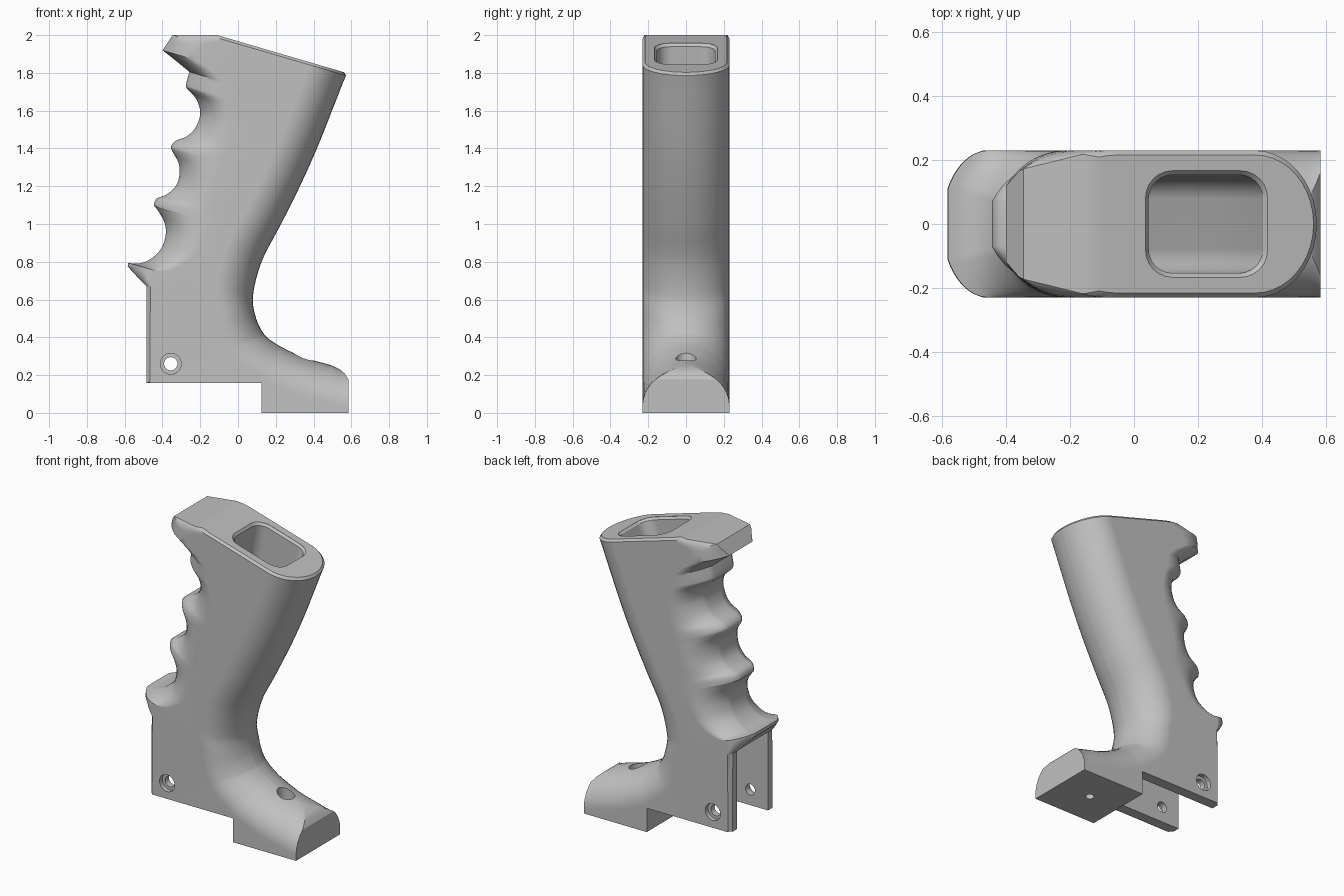
import bpy, bmesh, math
from mathutils import Vector

if "Cube" in bpy.data.objects:
    bpy.data.objects.remove(bpy.data.objects["Cube"])

W = 0.23                              # half width of the grip
SN, CS = 0.281, 0.960                 # tilt of the top face and finger sections

grey = bpy.data.materials.new("grey_plastic")
grey.diffuse_color = (0.53, 0.53, 0.53, 1)
grey.use_nodes = True
grey.node_tree.nodes["Principled BSDF"].inputs["Base Color"].default_value = grey.diffuse_color


def smooth(pts, n=4):
    """Catmull-Rom curve through tuples of any length."""
    out = []
    for i in range(len(pts) - 1):
        p = [Vector(pts[min(max(i + k, 0), len(pts) - 1)]) for k in (-1, 0, 1, 2)]
        for j in range(n):
            t = j / n
            out.append(0.5 * (2 * p[1] + (p[2] - p[0]) * t
                              + (2 * p[0] - 5 * p[1] + 4 * p[2] - p[3]) * t * t
                              + (3 * p[1] - p[0] - 3 * p[2] + p[3]) * t ** 3))
    return out + [Vector(pts[-1])]


def level(x, z):
    return SN * x + CS * z


def make_object(name, bm):
    bmesh.ops.remove_doubles(bm, verts=bm.verts, dist=1e-5)
    bmesh.ops.recalc_face_normals(bm, faces=bm.faces)
    me = bpy.data.meshes.new(name)
    bm.to_mesh(me)
    bm.free()
    me.materials.append(grey)
    ob = bpy.data.objects.new(name, me)
    bpy.context.collection.objects.link(ob)
    return ob


def loft(name, rings):
    bm = bmesh.new()
    rows = [[bm.verts.new(p) for p in ring] for ring in rings]
    n = len(rows[0])
    for a, b in zip(rows, rows[1:]):
        for i in range(n):
            j = (i + 1) % n
            bm.faces.new((a[i], a[j], b[j], b[i]))
    bm.faces.new(rows[0])
    bm.faces.new(rows[-1])
    return make_object(name, bm)


def section(L, R, fl, dl, fr=0.02, dr=0.2, w=W, n=10):
    """Ring from front point L to back point R, with elliptical ends cut flat at ratio f.
    Shallow front ends become straight chamfers."""
    L, R = Vector((L[0], 0, L[1])), Vector((R[0], 0, R[1]))
    length = (R - L).length
    u = (R - L) / length
    a0, b0 = math.asin(fl), math.asin(fr)
    half = []
    for i in range(n + 1):
        a = a0 + (math.pi / 2 - a0) * i / n
        y = math.sin(a)
        t = math.cos(a0) - math.cos(a)
        if dl < 0.06:
            t = math.cos(a0) * (y - fl) / (1 - fl)
        half.append((dl * t, w * y))
    for i in range(n, -1, -1):
        a = b0 + (math.pi / 2 - b0) * i / n
        half.append((length - dr * (math.cos(b0) - math.cos(a)), w * math.sin(a)))
    ring = half + [(t, -y) for t, y in reversed(half)]
    return [L + u * t + Vector((0, y, 0)) for t, y in ring]


# Back edge of the grip, looked up by tilted level
back = smooth([(0.576, 1.80), (0.498, 1.6), (0.418, 1.4), (0.328, 1.2), (0.228, 1.0),
               (0.125, 0.8), (0.079, 0.615), (0.096, 0.5), (0.13, 0.42)], 8)


def back_at(s):
    for p, q in zip(back, back[1:]):
        sp, sq = level(*p), level(*q)
        if sp >= s >= sq:
            return p.lerp(q, (sp - s) / (sp - sq))
    return back[0]


# Front edge: x, z, flat ratio and rounding depth
nose = [(-0.346, 2.0, 0.75, 0.28), (-0.36, 1.98, 0.72, 0.26), (-0.38, 1.95, 0.62, 0.23),
        (-0.40, 1.92, 0.52, 0.23), (-0.33, 1.865, 0.45, 0.23)]
fingers = smooth([
    (-0.257, 1.805, 0.4, 0.20), (-0.275, 1.74, 0.4, 0.23), (-0.268, 1.715, 0.4, 0.23),
    (-0.22, 1.66, 0.3, 0.19), (-0.20, 1.585, 0.3, 0.18), (-0.225, 1.51, 0.3, 0.20),
    (-0.27, 1.465, 0.3, 0.24), (-0.33, 1.44, 0.3, 0.29), (-0.355, 1.41, 0.3, 0.31),
    (-0.345, 1.38, 0.3, 0.29), (-0.315, 1.325, 0.3, 0.23), (-0.31, 1.26, 0.3, 0.21),
    (-0.33, 1.20, 0.3, 0.22), (-0.38, 1.155, 0.3, 0.28), (-0.43, 1.135, 0.3, 0.34),
    (-0.445, 1.10, 0.3, 0.35), (-0.43, 1.08, 0.3, 0.32), (-0.39, 1.01, 0.3, 0.24),
    (-0.383, 0.94, 0.3, 0.2), (-0.41, 0.865, 0.3, 0.18), (-0.47, 0.81, 0.35, 0.16),
    (-0.53, 0.79, 0.42, 0.15), (-0.582, 0.795, 0.48, 0.15)])
shelf = [(-0.584, 0.775, 0.48, 0.15), (-0.535, 0.722, 0.7, 0.10), (-0.485, 0.67, 0.88, 0.05)]

rings = [section((-0.11, 2.0), (0.562, 1.803), 0.97, 0.3, dr=0.19, w=W - 0.014),
         section((-0.16, 2.0), (0.572, 1.786), 0.95, 0.3)]
for x, z, f, d in nose + fingers + shelf:
    rings.append(section((x, z), back_at(level(x, z)), f, d))

# Lower block fanning round into the foot: front x, z, depth, back x, z, back flat ratio
lower = [(-0.485, 0.5, 0.048, 0.104, 0.478, 0.02), (-0.485, 0.3, 0.048, 0.12, 0.445, 0.02),
         (-0.485, 0.157, 0.048, 0.137, 0.418, 0.02), (-0.465, 0.157, 0, 0.143, 0.411, 0.02),
         (-0.2, 0.157, 0, 0.166, 0.389, 0.02), (0.125, 0.157, 0, 0.2, 0.366, 0.02),
         (0.125, 0, 0, 0.22, 0.354, 0.02), (0.22, 0, 0, 0.27, 0.328, 0.02),
         (0.29, 0, 0, 0.325, 0.303, 0.02), (0.38, 0, 0, 0.39, 0.28, 0.02),
         (0.46, 0, 0, 0.46, 0.262, 0.02), (0.50, 0, 0, 0.50, 0.25, 0.1),
         (0.54, 0, 0, 0.54, 0.23, 0.3), (0.565, 0, 0, 0.565, 0.208, 0.5),
         (0.584, 0, 0, 0.584, 0.178, 0.7)]
for x, z, d, bx, bz, fr in lower:
    rings.append(section((x, z), (bx, bz), 0.91, d, fr))
grip = loft("grip", rings)


# Wiring channel from the top down into the fork slot
def rounded_ring(s, x0, x1, hw, r):
    cx, hx = (x0 + x1) / 2, (x1 - x0) / 2
    ring = []
    for k, (sx, sy) in enumerate(((1, 1), (-1, 1), (-1, -1), (1, -1))):
        for i in range(7):
            a = math.pi / 2 * (k + i / 6)
            x = cx + sx * (hx - r) + r * math.cos(a)
            ring.append((x, sy * (hw - r) + r * math.sin(a), (s - SN * x) / CS))
    return ring


channel = loft("channel_cutter", [rounded_ring(*c) for c in (
    (1.93, 0.036, 0.418, 0.167, 0.085), (1.888, 0.036, 0.418, 0.167, 0.085),
    (1.874, 0.046, 0.404, 0.154, 0.075), (1.66, 0.01, 0.33, 0.154, 0.075),
    (1.46, -0.03, 0.25, 0.154, 0.075), (1.24, -0.075, 0.155, 0.154, 0.075),
    (1.02, -0.12, 0.06, 0.15, 0.07), (0.8, -0.17, -0.03, 0.145, 0.06),
    (0.5, -0.22, -0.08, 0.145, 0.06))])

# Slot between the two fork cheeks
slot_profile = [(-0.7, -0.1), (0.1, -0.1), (0.1, 0.2), (-0.05, 0.42), (-0.05, 0.68), (-0.7, 0.68)]
slot = loft("slot_cutter", [[(x, y, z) for x, z in slot_profile] for y in (-0.16, 0.16)])


# Round holes
def hole(name, radius, a, b):
    a, b = Vector(a), Vector(b)
    bm = bmesh.new()
    bmesh.ops.create_cone(bm, cap_ends=True, segments=32, radius1=radius, radius2=radius,
                          depth=(b - a).length)
    rot = (b - a).to_track_quat('Z', 'Y').to_matrix()
    bmesh.ops.rotate(bm, verts=bm.verts, matrix=rot)
    bmesh.ops.translate(bm, verts=bm.verts, vec=(a + b) / 2)
    return make_object(name, bm)


cutters = [channel, slot,
           hole("pivot_hole", 0.035, (-0.356, -0.4, 0.26), (-0.356, 0.4, 0.26)),
           hole("screw_hole", 0.027, (0.35, 0, -0.1), (0.35, 0, 0.5)),
           hole("screw_head_recess", 0.054, (0.35, 0, 0.12), (0.35, 0, 0.5))]
for sy in (-1, 1):
    cutters.append(hole("pivot_recess", 0.055, (-0.356, sy * 0.2, 0.26), (-0.356, sy * 0.4, 0.26)))

bpy.context.view_layer.objects.active = grip
grip.select_set(True)
for c in cutters:
    m = grip.modifiers.new("cut", 'BOOLEAN')
    m.operation, m.solver, m.object = 'DIFFERENCE', 'EXACT', c
    bpy.ops.object.modifier_apply(modifier=m.name)
    bpy.data.objects.remove(c)

# Smooth shading with crisp edges and flat cheeks
bpy.ops.object.shade_smooth_by_angle(angle=math.radians(30))
wn = grip.modifiers.new("weighted_normals", 'WEIGHTED_NORMAL')
wn.keep_sharp = True
